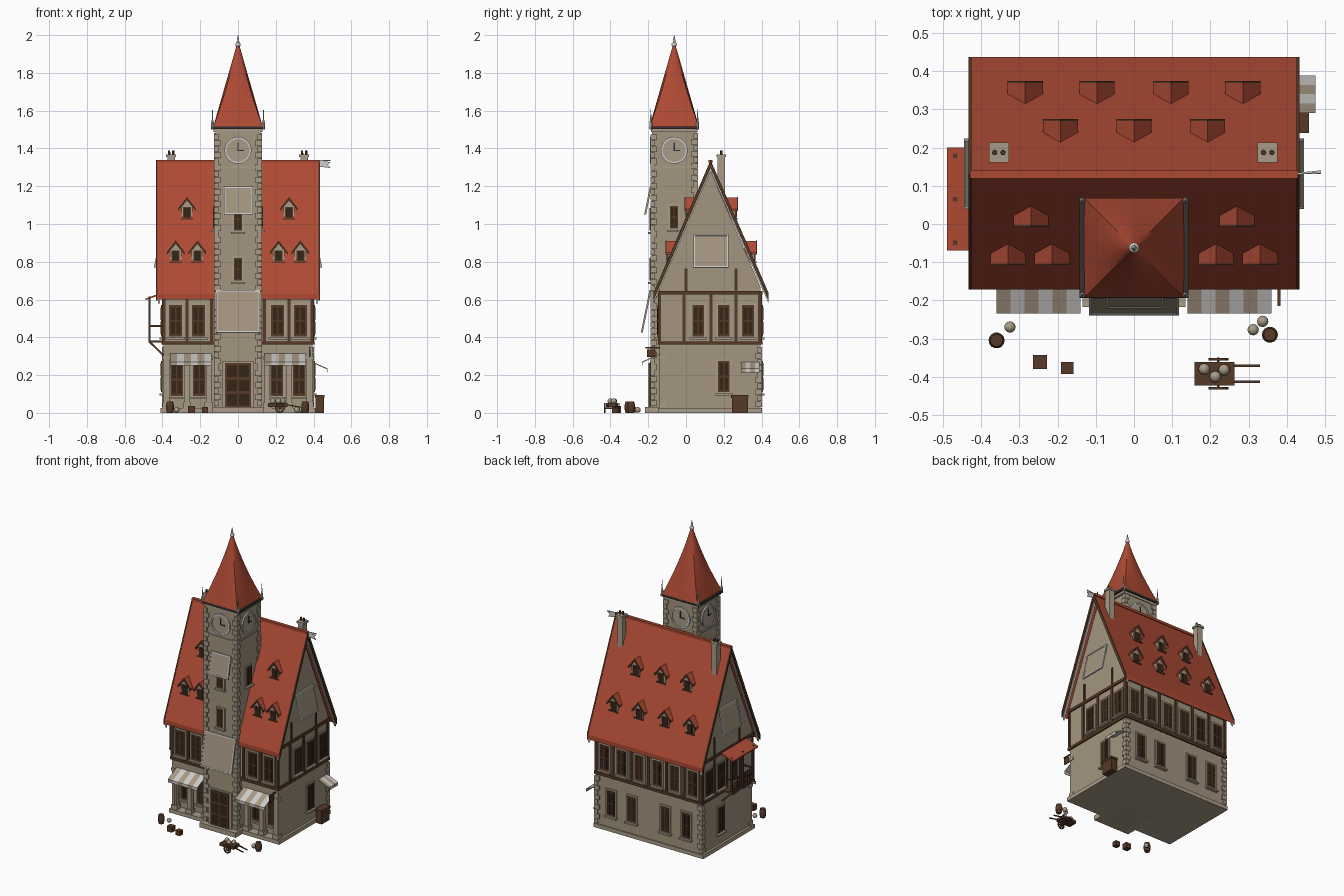
import bpy, bmesh, math
from mathutils import Matrix, Vector

default = bpy.data.objects.get("Cube")
if default:
    bpy.data.objects.remove(default, do_unlink=True)

COLOURS = {
    "plaster": (0.37, 0.30, 0.215), "stone": (0.40, 0.335, 0.25),
    "roof_red": (0.42, 0.068, 0.034), "timber": (0.095, 0.042, 0.02),
    "dark_pane": (0.035, 0.019, 0.009), "pale_grey": (0.62, 0.61, 0.60),
    "iron": (0.035, 0.03, 0.028), "awning_tan": (0.40, 0.32, 0.23),
}
MATS = {}
for label, rgb in COLOURS.items():
    m = bpy.data.materials.new(label)
    m.use_nodes = True
    m.diffuse_color = (*rgb, 1)
    m.node_tree.nodes["Principled BSDF"].inputs["Base Color"].default_value = (*rgb, 1)
    m.node_tree.nodes["Principled BSDF"].inputs["Roughness"].default_value = 0.8
    MATS[label] = m
NAMES = list(COLOURS)
FRONT, RIGHT, BACK, LEFT = 0, 90, 180, -90
WORLD = Matrix.Identity(4)


def face(x, y, z, turn=FRONT, tilt=0.0):
    """Local frame on a wall: x across, z up, -y outward."""
    return (Matrix.Translation((x, y, z)) @ Matrix.Rotation(math.radians(turn), 4, "Z")
            @ Matrix.Rotation(tilt, 4, "X"))


class Part:
    """Collects solids into one mesh object."""
    def __init__(self, name):
        self.name, self.bm = name, bmesh.new()

    def paint(self, faces, mat):
        for f in faces:
            f.material_index = NAMES.index(mat)

    def box(self, mat, centre, size, frame=WORLD):
        m = frame @ Matrix.Translation(centre) @ Matrix.Diagonal((*size, 1))
        verts = bmesh.ops.create_cube(self.bm, size=1, matrix=m)["verts"]
        self.paint({f for v in verts for f in v.link_faces}, mat)

    def beam(self, mat, a, b, thick, frame=WORLD):
        a, b = Vector(a), Vector(b)
        turn = (b - a).to_track_quat("Z", "Y").to_matrix().to_4x4()
        self.box(mat, (0, 0, 0), (thick, thick, (b - a).length),
                 frame @ Matrix.Translation((a + b) / 2) @ turn)

    def prism(self, mat, outline, y0, y1, frame=WORLD):
        ends = [[self.bm.verts.new(frame @ Vector((x, y, z))) for x, z in outline] for y in (y0, y1)]
        faces = [self.bm.faces.new(e) for e in ends]
        for i in range(len(outline)):
            j = (i + 1) % len(outline)
            faces.append(self.bm.faces.new((ends[0][i], ends[0][j], ends[1][j], ends[1][i])))
        self.paint(faces, mat)

    def lathe(self, mat, profile, frame=WORLD, segs=16, closed=False, square=False):
        """Turns (radius, height) points about z; square blends the foot into a square."""
        rings = []
        for k, (r, z) in enumerate(profile):
            ring = []
            for i in range(segs):
                a = math.tau * i / segs
                c, s = math.cos(a), math.sin(a)
                blend = (1 - k / (len(profile) - 1)) if square else 0
                rr = r * (1 + blend * (1 / max(abs(c), abs(s)) - 1))
                ring.append(self.bm.verts.new(frame @ Vector((rr * c, rr * s, z))))
            rings.append(ring)
        faces = [] if closed else [self.bm.faces.new(rings[0]), self.bm.faces.new(rings[-1])]
        for p, q in zip(rings, rings[1:] + (rings[:1] if closed else [])):
            faces += [self.bm.faces.new((p[i], p[(i + 1) % segs], q[(i + 1) % segs], q[i])) for i in range(segs)]
        self.paint(faces, mat)

    def ball(self, mat, centre, r):
        verts = bmesh.ops.create_uvsphere(self.bm, u_segments=12, v_segments=8, radius=r,
                                          matrix=Matrix.Translation(centre))["verts"]
        self.paint({f for v in verts for f in v.link_faces}, mat)

    def window(self, frame, w, h):
        self.box("stone", (0, -0.003, h / 2), (w + 0.022, 0.008, h + 0.022), frame)
        self.box("timber", (0, -0.005, h / 2), (w, 0.014, h), frame)
        for s in (-1, 1):
            for z in (0.27, 0.73):
                self.box("dark_pane", (s * w * 0.22, -0.008, h * z), (w * 0.32, 0.012, h * 0.4), frame)
        self.box("stone", (0, -0.01, -0.012), (w + 0.03, 0.022, 0.01), frame)

    def quoins(self, x, y, z0, z1, dx, dy, step=0.032):
        for i in range(int((z1 - z0) / step)):
            a, b = (0.036, 0.024) if i % 2 else (0.024, 0.036)
            self.box("stone", (x - dx * (a / 2 - 0.008), y - dy * (b / 2 - 0.008), z0 + (i + 0.5) * step),
                     (a, b, step * 0.93))

    def finish(self, smooth=False):
        bmesh.ops.recalc_face_normals(self.bm, faces=self.bm.faces)
        mesh = bpy.data.meshes.new(self.name)
        self.bm.to_mesh(mesh)
        self.bm.free()
        for n in NAMES:
            mesh.materials.append(MATS[n])
        ob = bpy.data.objects.new(self.name, mesh)
        bpy.context.collection.objects.link(ob)
        if smooth:
            bpy.ops.object.select_all(action="DESELECT")
            ob.select_set(True)
            bpy.context.view_layer.objects.active = ob
            bpy.ops.object.shade_smooth_by_angle(angle=math.radians(40))


SIDE = face(0, 0, 0, RIGHT)
Y0, Y1, YR, HALF = -0.14, 0.395, 0.13, 0.395

# House walls, plinth and front arcade
p = Part("house_walls")
p.box("stone", (0, 0.127, 0.013), (0.82, 0.55, 0.026))
p.box("plaster", (0, 0.152, 0.19), (0.79, 0.485, 0.36))
p.prism("plaster", [(Y0, 0.36), (Y1, 0.36), (Y1, 0.665), (YR, 1.28), (Y0, 0.665)], -HALF, HALF, SIDE)
for s in (-1, 1):
    p.box("plaster", (s * 0.385, -0.115, 0.19), (0.02, 0.05, 0.36))
    for x in (0.378, 0.27, 0.155):
        p.box("stone", (s * x, -0.123, 0.16), (0.03, 0.03, 0.27))
        p.box("stone", (s * x, -0.123, 0.292), (0.044, 0.04, 0.02))
        p.box("stone", (s * x, -0.123, 0.04), (0.044, 0.04, 0.03))
    p.box("plaster", (s * 0.26, -0.122, 0.333), (0.27, 0.035, 0.07))
    p.quoins(s * HALF, Y1, 0.03, 0.36, s, 1)
p.finish()

# Half timbering
p = Part("timber_frame")
for z in (0.37, 0.635):
    p.box("timber", (0, (Y0 + Y1) / 2, z), (0.808, Y1 - Y0 + 0.018, 0.018))
for s in (-1, 1):
    for x in (0.393, 0.27, 0.14):
        p.box("timber", (s * x, Y0, 0.5), (0.018, 0.014, 0.26))
    for x in (0.393, 0.265, 0.132):
        p.box("timber", (s * x, Y1, 0.5), (0.018, 0.014, 0.26))
    for y in (-0.01, 0.132, 0.265, 0.388):
        p.box("timber", (s * HALF, y, 0.5), (0.014, 0.016, 0.26))
    for y in (0, 0.265):
        p.box("timber", (s * HALF, y, 0.7), (0.012, 0.014, 0.13))
p.box("timber", (0, Y1, 0.5), (0.018, 0.014, 0.26))
p.finish()

# House windows
p = Part("house_windows")
for s, turn in ((1, RIGHT), (-1, LEFT)):
    for y in (0.065, 0.2, 0.328):
        p.window(face(s * HALF, y, 0.405, turn), 0.062, 0.165)
    p.window(face(s * HALF, 0.2, 0.11, turn), 0.06, 0.165)
    for x in (0.33, 0.21):
        p.window(face(s * x, Y0, 0.405), 0.068, 0.165)
        p.window(face(s * (x - 0.005), -0.09, 0.09), 0.066, 0.175)
    for x in (0.066, 0.199, 0.33):
        p.window(face(s * x, Y1, 0.405, BACK), 0.064, 0.165)
    for x in (0.125, 0.28):
        p.window(face(s * x, Y1, 0.11, BACK), 0.06, 0.165)
p.finish()


# Main roof with verges and ridge
def chevron(part, mat, low, high, x0, x1):
    top = [(-0.172, 0.63 + high), (YR, 1.332 + high), (0.437, 0.63 + high)]
    under = [(0.437, 0.63 + low), (YR, 1.332 + low), (-0.172, 0.63 + low)]
    part.prism(mat, top + under, x0, x1, SIDE)


p = Part("main_roof")
chevron(p, "roof_red", -0.03, 0, -0.428, 0.428)
p.box("roof_red", (0, YR, 1.33), (0.86, 0.022, 0.016))
for s in (-1, 1):
    chevron(p, "timber", -0.035, 0.006, s * 0.426, s * 0.434)
    chevron(p, "pale_grey", -0.05, -0.031, s * 0.412, s * 0.424)
p.finish()


# Dormers
def dormer(part, f):
    part.prism("stone", [(-0.03, 0), (0.03, 0), (0.03, 0.065), (0, 0.102), (-0.03, 0.065)], 0, 0.05, f)
    for mat, y0, y1, g in (("roof_red", -0.008, 0.056, 0), ("timber", -0.013, -0.008, 0.003)):
        part.prism(mat, [(-0.046, 0.055 + g), (0, 0.114 + g), (0.046, 0.055 + g),
                         (0.046, 0.044), (0, 0.1), (-0.046, 0.044)], y0, y1, f)
    part.box("timber", (0, -0.001, 0.037), (0.042, 0.008, 0.058), f)
    part.box("dark_pane", (0, -0.003, 0.037), (0.032, 0.008, 0.048), f)
    part.box("timber", (0, -0.004, 0.003), (0.066, 0.012, 0.008), f)


p = Part("dormers")
for s in (-1, 1):
    for x, y, z in ((0.33, -0.095, 0.795), (0.215, -0.095, 0.795), (0.27, 0.005, 1.025)):
        dormer(p, face(s * x, y, z))
    for x in (0.285, 0.097):
        dormer(p, face(s * x, 0.362, 0.795, BACK))
for x in (-0.193, 0, 0.193):
    dormer(p, face(x, 0.262, 1.025, BACK))
p.finish()

# Chimneys
p = Part("chimneys")
for x in (-0.354, 0.35):
    p.box("stone", (x, 0.187, 1.2), (0.04, 0.04, 0.32))
    p.box("stone", (x, 0.187, 1.362), (0.052, 0.052, 0.014))
    for s in (-1, 1):
        p.lathe("timber", [(0.007, 1.36), (0.006, 1.39)], face(x + s * 0.011, 0.187, 0), 8)
p.finish()

# Clock tower
TY, TH = -0.0625, 0.118
p = Part("tower")
p.box("plaster", (0, TY, 0.75), (TH * 2, TH * 2, 1.5))
p.box("stone", (0, TY - 0.01, 0.016), (0.27, 0.29, 0.032))
p.box("stone", (0, TY, 1.3), (TH * 2 + 0.012, TH * 2 + 0.012, 0.01))
p.box("stone", (0, TY, 1.496), (0.262, 0.246, 0.018))
p.box("iron", (0, TY, 1.51), (0.285, 0.262, 0.014))
for s in (-1, 1):
    p.quoins(s * TH, TY - TH, 0.035, 1.49, s, -1)
    p.quoins(s * TH, TY + TH, 1.1, 1.49, s, 1)
p.box("stone", (0, TY - TH, 0.15), (0.17, 0.02, 0.245))
p.box("timber", (0, TY - TH - 0.006, 0.148), (0.135, 0.022, 0.232))
for s in (-1, 1):
    for z in (0.07, 0.145, 0.22):
        p.box("dark_pane", (s * 0.032, TY - TH - 0.015, z), (0.052, 0.007, 0.06))
for z in (0.7, 0.965):
    p.window(face(0, TY - TH, z), 0.042, 0.12)
for s, turn in ((1, RIGHT), (-1, LEFT)):
    p.window(face(s * TH, TY, 0.975, turn), 0.042, 0.12)
p.finish()

# Clock faces on all four sides
p = Part("clock_faces")
for turn in (FRONT, RIGHT, BACK, LEFT):
    f = face(0, TY, 1.39, turn) @ Matrix.Translation((0, -TH, 0))
    flat = f @ Matrix.Rotation(math.pi / 2, 4, "X")
    p.lathe("stone", [(0.066, 0), (0.066, 0.004)], flat, 32)
    p.lathe("pale_grey", [(0.061, 0), (0.071, 0), (0.071, 0.009), (0.061, 0.009)], flat, 32, closed=True)
    p.box("iron", (0, -0.006, 0.02), (0.006, 0.005, 0.045), f)
    p.box("iron", (0.014, -0.006, 0), (0.034, 0.005, 0.006), f)
p.finish(smooth=True)

# Spire and finials
p = Part("spire")
p.lathe("roof_red", [(0.131 - 0.0125 * k, 1.515 + 0.0435 * k) for k in range(11)],
        face(0, TY, 0), 32, square=True)
p.lathe("pale_grey", [(0.009, 1.935), (0.006, 1.975), (0.001, 2.0)], face(0, TY, 0), 10)
p.ball("pale_grey", (0, TY, 1.95), 0.014)
for sx in (-1, 1):
    for sy in (-1, 1):
        p.lathe("pale_grey", [(0.008, 1.5), (0.008, 1.535), (0.004, 1.55), (0.001, 1.61)],
                face(sx * 0.135, TY + sy * 0.124, 0), 8)
p.finish(smooth=True)

# Leaning framed boards on tower and gables
p = Part("framed_boards")
for f, w, h in ((face(0, TY - TH - 0.008, 0.65, FRONT, -0.2), 0.235, 0.23),
                (face(0.003, TY - TH - 0.006, 1.197, FRONT, -0.2), 0.152, 0.15),
                (face(0.405, 0.132, 0.945, RIGHT, -0.2), 0.185, 0.18),
                (face(-0.405, 0.132, 0.945, LEFT, -0.2), 0.185, 0.18)):
    p.box("plaster", (0, 0, -h / 2), (w, 0.005, h), f)
    for s in (-1, 1):
        p.box("pale_grey", (s * (w / 2 - 0.004), 0, -h / 2), (0.008, 0.01, h), f)
        p.box("pale_grey", (0, 0, -h / 2 + s * (h / 2 - 0.004)), (w, 0.01, 0.008), f)
p.finish()

# Striped awnings
p = Part("awnings")
for f, width, reach, drop in ((face(-0.25, Y0, 0.315), 0.22, 0.094, 0.045), (face(0.25, Y0, 0.315), 0.22, 0.094, 0.045),
                              (face(HALF, 0.34, 0.27, RIGHT), 0.098, 0.08, 0.035)):
    n = max(4, round(width / 0.037))
    for i in range(n):
        x, w = (i + 0.5 - n / 2) * width / n, width / n
        p.prism("awning_tan" if i % 2 else "pale_grey",
                [(0, 0), (-reach, -drop), (-reach, -drop - 0.02), (-reach + 0.004, -drop - 0.02),
                 (-reach + 0.004, -drop - 0.004), (0, -0.005)], x - w / 2, x + w / 2,
                f @ Matrix.Rotation(math.pi / 2, 4, "Z"))
p.finish()

# Balcony
p = Part("balcony")
f = face(-HALF, 0.065, 0, LEFT)
p.box("timber", (0, -0.04, 0.378), (0.24, 0.08, 0.012), f)
p.prism("roof_red", [(0, 0.64), (-0.095, 0.605), (-0.095, 0.597), (0, 0.63)], -0.135, 0.135,
        f @ Matrix.Rotation(math.pi / 2, 4, "Z"))
for x in (-0.114, 0, 0.114):
    p.box("timber", (x, -0.073, 0.495), (0.011, 0.011, 0.24), f)
    p.beam("timber", (x, -0.073, 0.376), (x, 0, 0.305), 0.01, f)
p.box("timber", (0, -0.073, 0.46), (0.235, 0.009, 0.009), f)
for i in range(13):
    p.box("timber", (-0.108 + i * 0.018, -0.073, 0.42), (0.005, 0.005, 0.08), f)
for s in (-1, 1):
    p.box("timber", (s * 0.114, -0.037, 0.46), (0.009, 0.075, 0.009), f)
p.finish()

# Flag and hanging sign
p = Part("flag_and_sign")
p.beam("pale_grey", (0.41, YR, 1.335), (0.49, YR + 0.008, 1.335), 0.005)
p.prism("pale_grey", [(0.43, 1.335), (0.49, 1.328), (0.476, 1.312), (0.49, 1.296), (0.43, 1.304)], YR + 0.001, YR + 0.004)
p.beam("timber", (0.38, Y0, 0.345), (0.38, -0.215, 0.345), 0.007)
p.box("timber", (0.38, -0.185, 0.315), (0.006, 0.045, 0.04))
p.finish()

# Barrels, sacks, crates and bin
p = Part("street_goods")
for x, y in ((-0.36, -0.305), (0.356, -0.29)):
    p.lathe("timber", [(0.016, 0), (0.021, 0.02), (0.021, 0.04), (0.016, 0.06)], face(x, y, 0), 14)
    p.lathe("iron", [(0.0205, 0.014), (0.0205, 0.018)], face(x, y, 0), 14)
for x, y, z in ((-0.325, -0.27, 0.016), (0.312, -0.277, 0.016), (0.337, -0.255, 0.016),
                (0.184, -0.38, 0.062), (0.213, -0.4, 0.062), (0.236, -0.382, 0.062)):
    p.ball("stone", (x, y, z), 0.015)
for x, y, w in ((-0.246, -0.362, 0.037), (-0.175, -0.377, 0.032)):
    p.box("timber", (x, y, w / 2), (w, w, w))
p.box("timber", (0.433, 0.285, 0.04), (0.044, 0.085, 0.08))
p.box("timber", (0.433, 0.285, 0.087), (0.05, 0.092, 0.014))
p.finish(smooth=True)

# Handcart
p = Part("handcart")
p.box("timber", (0.211, -0.392, 0.042), (0.104, 0.062, 0.02))
p.beam("timber", (0.221, -0.434, 0.025), (0.221, -0.35, 0.025), 0.007)
for s in (-1, 1):
    p.beam("timber", (0.25, -0.392 + s * 0.021, 0.045), (0.33, -0.392 + s * 0.021, 0.03), 0.006)
    wheel = face(0.221, -0.392 + s * 0.038, 0.026) @ Matrix.Rotation(math.pi / 2, 4, "X")
    p.lathe("timber", [(0.019, -0.003), (0.026, -0.003), (0.026, 0.003), (0.019, 0.003)], wheel, 16, closed=True)
    for k in range(4):
        a = math.pi * k / 4
        c = Vector((math.cos(a), math.sin(a), 0)) * 0.02
        p.beam("timber", -c, c, 0.004, wheel)
p.finish()
